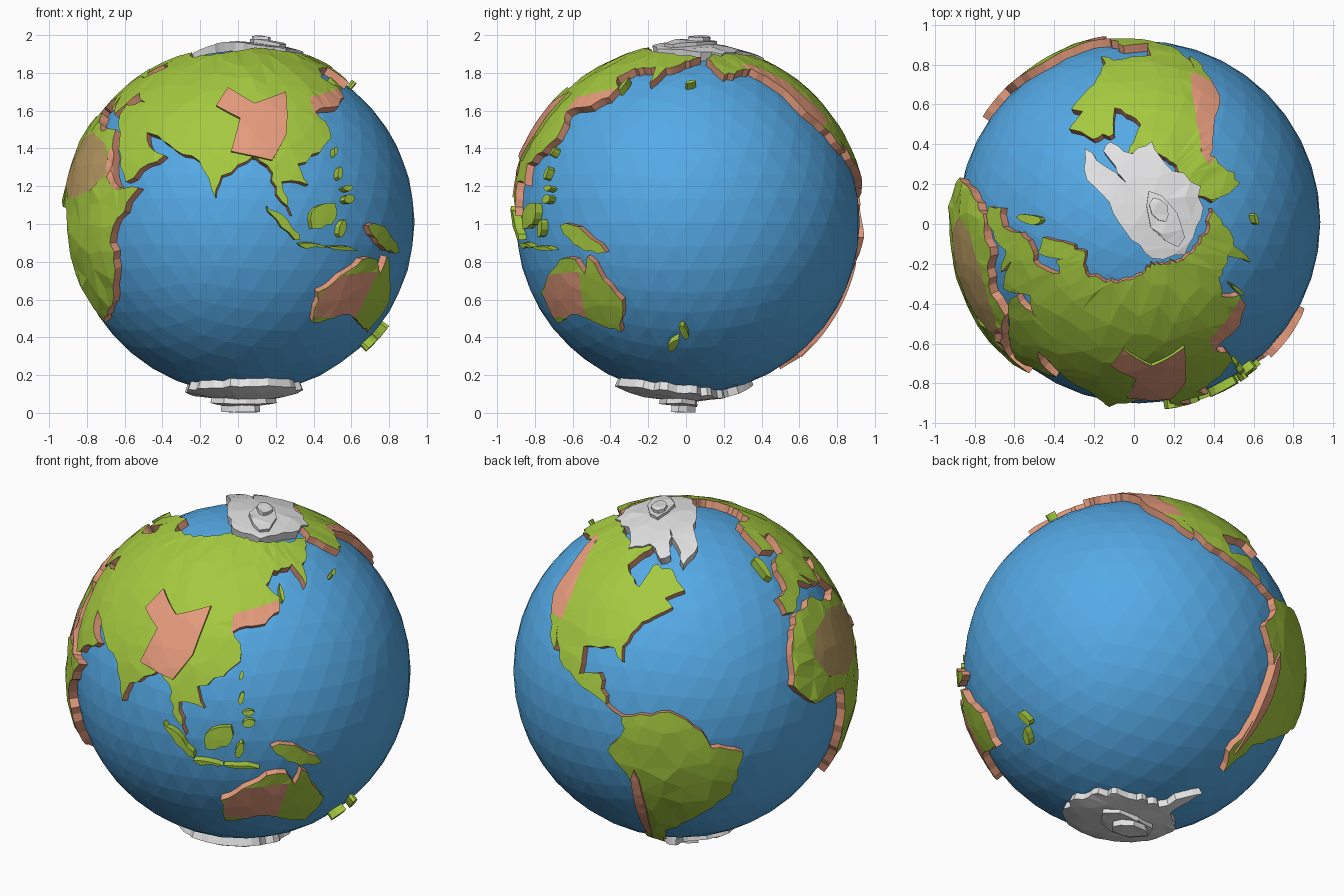
import bpy, bmesh, math, random
from mathutils import Vector
from mathutils.geometry import delaunay_2d_cdt

if "Cube" in bpy.data.objects:
    bpy.data.objects.remove(bpy.data.objects["Cube"])

random.seed(4)
C = Vector((0.025, 0.01, 1.01))      # globe centre
FRONT_LON = 87                       # longitude facing -y
LAND, ROOT = 0.95, 0.88              # top of the land, foot of the coast walls

MATS, IDX = [], {}
for i, (n, c) in enumerate({"ocean blue": (.09, .4, .79), "land green": (.375, .585, .05),
                            "rock salmon": (.79, .33, .205), "desert tan": (.49, .33, .125),
                            "ice white": (.77, .77, .78)}.items()):
    m = bpy.data.materials.new(n)
    m.diffuse_color = (*c, 1)
    m.use_nodes = True
    m.node_tree.nodes["Principled BSDF"].inputs["Base Color"].default_value = m.diffuse_color
    MATS.append(m)
    IDX[n.split()[1]] = i


def direction(u, v, pole=0):
    """Map degrees to a unit vector (longitude/latitude, or flat polar map)."""
    if pole:
        r, a = math.radians(math.hypot(u, v)), math.atan2(v, u)
        return Vector((math.sin(r) * math.cos(a), math.sin(r) * math.sin(a), pole * math.cos(r)))
    t, p = math.radians(u - FRONT_LON), math.radians(v)
    return Vector((math.cos(p) * math.sin(t), -math.cos(p) * math.cos(t), math.sin(p)))


def inside(p, loop):
    hit = False
    for (x1, y1), (x2, y2) in zip(loop, loop[1:] + loop[:1]):
        if (y1 > p[1]) != (y2 > p[1]) and p[0] < (x2 - x1) * (p[1] - y1) / (y2 - y1) + x1:
            hit = not hit
    return hit


def coast(loop, jag=.8, step=3.5):
    """Split long edges and shift the new points sideways for a broken coast."""
    out = []
    for a, b in zip(loop, loop[1:] + loop[:1]):
        d = math.dist(a, b)
        n = max(1, math.ceil(d / step))
        for k in range(n):
            s = random.uniform(-jag, jag) / d if k else 0
            out.append((a[0] + (b[0] - a[0]) * k / n - (b[1] - a[1]) * s,
                        a[1] + (b[1] - a[1]) * k / n + (b[0] - a[0]) * s))
    return out


def band(x1, y1, x2, y2, width, n=8):
    """Uneven oval between two end points."""
    dx, dy = (x2 - x1) / 2, (y2 - y1) / 2
    w = width / 2 / math.hypot(dx, dy)
    out = []
    for k in range(n):
        a, r = math.tau * k / n, random.uniform(.85, 1.15)
        c, s = math.cos(a) * r, math.sin(a) * r * w
        out.append(((x1 + x2) / 2 + dx * c - dy * s, (y1 + y2) / 2 + dy * c + dx * s))
    return out


def add_object(name, bm):
    me = bpy.data.meshes.new(name)
    bm.to_mesh(me)
    bm.free()
    for m in MATS:
        me.materials.append(m)
    bpy.context.collection.objects.link(bpy.data.objects.new(name, me))


def shell(name, loop, top="green", wall="salmon", height=LAND, rough=.004, patches=(), pole=0, jag=.8):
    """Raised curved plate with an outline, coloured patches and coast walls."""
    loop = coast(loop, jag)
    patches = [(m, coast(p, 0)) for m, p in patches]
    pts, edges = [], []
    for lp in [loop] + [p for _, p in patches]:
        s = len(pts)
        pts += lp
        edges += [(s + k, s + (k + 1) % len(lp)) for k in range(len(lp))]
    # scattered inner points
    us, vs = [p[0] for p in loop], [p[1] for p in loop]
    v = min(vs) + 4
    while v < max(vs):
        du = 7 if pole else 7 / math.cos(math.radians(v))
        u = min(us) + du * random.uniform(.3, .7)
        while u < max(us):
            q = (u + random.uniform(-.3, .3) * du, v + random.uniform(-2, 2))
            if inside(q, loop):
                pts.append(q)
            u += du
        v += 7
    flat, _, tris = delaunay_2d_cdt([Vector(p) for p in pts], edges, [], 0, 1e-5)[:3]
    bm = bmesh.new()
    verts = [bm.verts.new(C + direction(p.x, p.y, pole) * height) for p in flat]
    for t in tris:
        mid = sum((flat[k] for k in t), Vector((0, 0))) / len(t)
        if inside(mid, loop):
            f = bm.faces.new([verts[k] for k in t])
            f.material_index = IDX[top]
            for mat, lp in patches:
                if inside(mid, lp):
                    f.material_index = IDX[mat]
    bmesh.ops.delete(bm, geom=[w for w in bm.verts if not w.link_faces], context='VERTS')
    tops = list(bm.faces)
    for w in bm.verts:                      # relief away from the coast, deserts stay smooth
        if not w.is_boundary:
            calm = .25 if any(f.material_index == IDX["tan"] for f in w.link_faces) else 1
            w.co = C + (w.co - C) * (1 + random.uniform(-.6, 1) * rough * calm)
    # coast walls
    rim = [e for e in bm.edges if e.is_boundary]
    for g in bmesh.ops.extrude_edge_only(bm, edges=rim)["geom"]:
        if isinstance(g, bmesh.types.BMVert):
            g.co = C + (g.co - C).normalized() * ROOT
        elif isinstance(g, bmesh.types.BMFace):
            g.material_index = IDX[wall]
    bmesh.ops.recalc_face_normals(bm, faces=bm.faces)
    if sum(f.normal.dot(f.calc_center_median() - C) for f in tops) < 0:
        bmesh.ops.reverse_faces(bm, faces=bm.faces)
    add_object(name, bm)


# ocean ball
bm = bmesh.new()
bmesh.ops.create_icosphere(bm, subdivisions=4, radius=.91)
bmesh.ops.translate(bm, vec=C, verts=bm.verts)
add_object("ocean", bm)

# mainlands (longitude, latitude)
shell("eurasia", [(-9, 37), (-9, 43), (-1, 44), (2, 51), (9, 54), (20, 54), (30, 60), (22, 61), (24, 65), (14, 56),
    (6, 59), (14, 67), (26, 71), (41, 67), (68, 70), (104, 77), (140, 72), (188, 67), (163, 59), (157, 51), (156, 60),
    (142, 59), (135, 54), (141, 49), (139, 44), (129, 40), (118, 38), (121, 34), (121, 28), (115, 23), (106, 19),
    (109, 12), (100, 13), (103, 2), (98, 9), (97, 16), (91, 22), (80, 15), (78, 8), (72, 20), (57, 27), (49, 30),
    (52, 25), (59, 22), (45, 13), (35, 30), (28, 37), (28, 41), (40, 42), (31, 46), (23, 37), (14, 45), (17, 39),
    (9, 44), (-2, 37)], patches=[("salmon", [(117, 37), (118, 44), (139, 48), (142, 44), (129, 38)])])
shell("africa", [(-6, 35), (10, 37), (20, 31), (32, 31), (39, 15), (43, 11), (51, 11), (40, -4), (40, -15),
    (33, -27), (20, -34), (12, -17), (9, 4), (-8, 5), (-17, 14), (-13, 27)], height=.956, rough=.014,
    patches=[("tan", band(-6, 20, 35, 17, 24)), ("salmon", band(36, 26, 42, 10, 8))])
shell("north_america", [(-168, 66), (-156, 71), (-110, 68), (-84, 69), (-94, 59), (-81, 52), (-77, 61), (-64, 60),
    (-56, 52), (-66, 49), (-62, 46), (-75, 40), (-81, 31), (-80, 26), (-84, 30), (-97, 28), (-96, 19), (-88, 21),
    (-84, 11), (-78, 8), (-94, 15), (-106, 21), (-113, 31), (-110, 23), (-126, 38), (-129, 47), (-140, 59),
    (-162, 55)], patches=[("salmon", band(-142, 60, -113, 34, 14))])
shell("south_america", [(-78, 8), (-62, 11), (-51, 4), (-48, -2), (-37, -5), (-40, -21), (-53, -33), (-65, -42),
    (-67, -55), (-75, -49), (-72, -20), (-83, -5), (-77, 4)], rough=.008)
shell("australia", [(114, -23), (130, -12), (137, -12), (140, -17), (142, -11), (153, -26), (149, -38), (138, -34),
    (131, -31), (115, -34)], patches=[("salmon", [(115, -32), (115, -24), (123, -17), (138, -16), (135, -32)])])

# raised highlands
shell("high_plateau", [(80, 48), (92, 41), (107, 46), (103, 29), (97, 20), (83, 23), (86, 35), (76, 40)],
      "salmon", "green", LAND + .012, jag=0)
shell("southern_ridge", band(-74, -9, -72, -48, 4), "salmon", "salmon", LAND + .012, jag=0)

# islands: two ends and a width
for name, ends in {
        "west_island": (-5, 50, -4, 59, 5), "strait_island": (121, 22, 122, 25, 1.5),
        "tropic_island_long": (95, 5, 106, -6, 3), "tropic_island_thin": (105, -7, 115, -8, 1.5),
        "tropic_island_big": (110, -2, 118, 6, 7), "tropic_island_forked": (120, -5, 122, 1, 2.5),
        "tropic_island_chain": (116, -8, 127, -9, 1.3), "tropic_island_east": (131, -1, 150, -10, 5),
        "pacific_island_north": (121, 14, 122, 18, 2), "pacific_island_mid": (122, 11, 126, 11, 2),
        "pacific_island_south": (122, 7, 126, 8, 3), "cold_island": (142, 47, 143, 54, 2),
        "arc_island": (176, 51, 181, 52, 1.5), "far_island_north": (174, -35, 177, -41, 3),
        "far_island_south": (173, -41, 168, -46, 3)}.items():
    shell(name, band(*ends), wall="salmon" if name.endswith("east") else "green")


def ice(name, loop, pole, height, jag=.8):
    shell(name, loop, "white", "white", height, .008, pole=pole, jag=jag)


# northern ice with its crag (degrees from the pole, x right and y back)
ice("north_ice", [(-17, 23), (-13, 19), (-4, 12), (-11, 22), (-9, 25), (-2, 21), (4, 25), (8, 18), (19, 11), (19, 1),
    (14, -10), (4, -11), (-4, -3), (-9, 6), (-16, 13)], 1, .958)
ice("north_crag", band(3, 9, 12, -8, 8), 1, .972, 0)
ice("north_crag_tip", band(4, 7, 8, 0, 5), 1, .99, 0)

# southern ice: lopsided disc with one long peninsula, and two tiers
disc = []
for k in range(48):
    lon = k * 7.5
    off = (lon - 298) / 7
    r = 17.5 + 6.5 * math.cos(math.radians(lon - 80)) + 14 * math.exp(-off * off) + random.uniform(-1.2, 1.2)
    t = math.radians(lon - FRONT_LON)
    disc.append((r * math.sin(t) + 1, -r * math.cos(t)))
ice("south_ice", disc, -1, .952)
ice("south_ice_tier", band(-9, -4, 10, -2, 13), -1, .975, 0)
ice("south_ice_peak", band(-6, 0, 6, -3, 7), -1, 1.01, 0)
